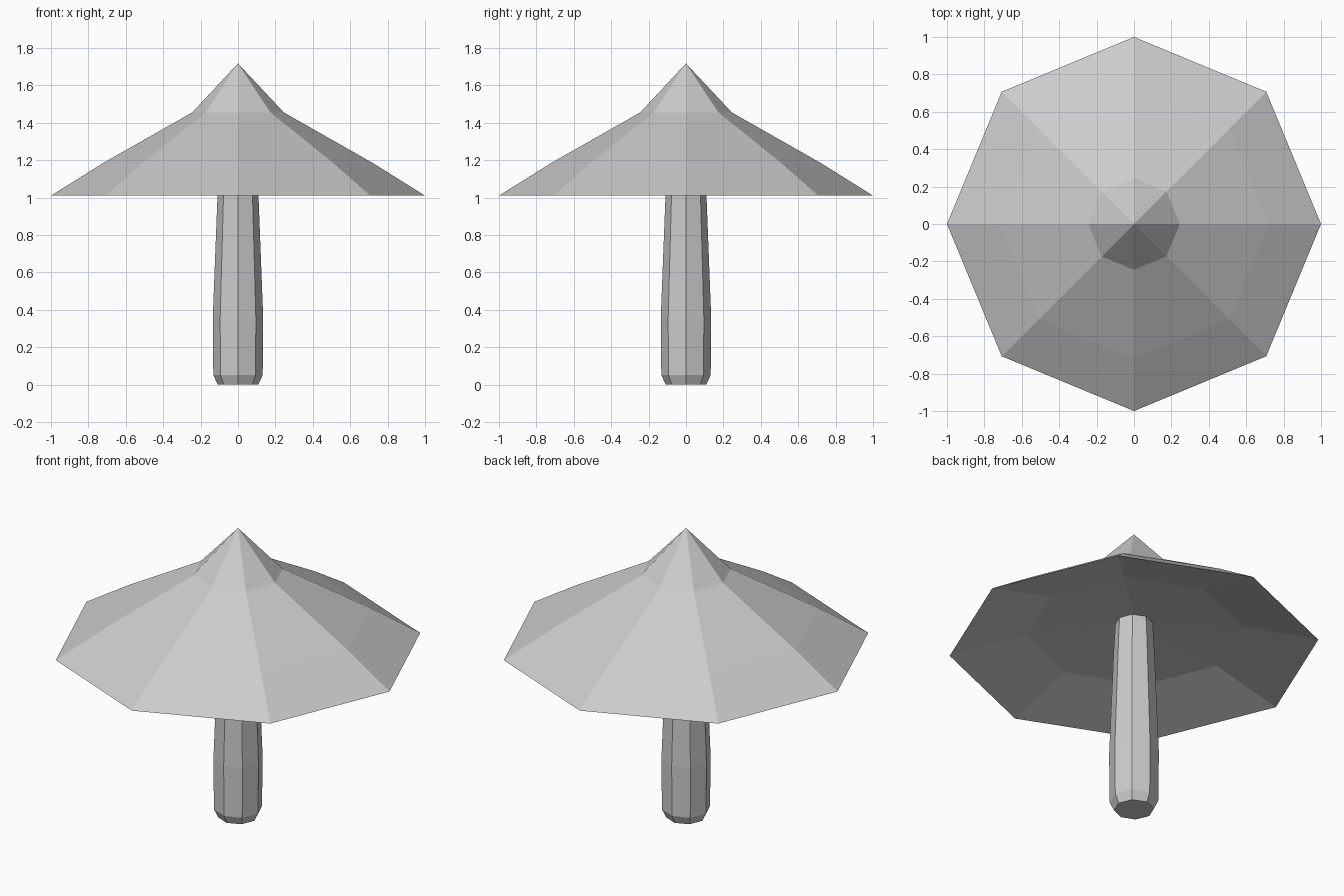
import bpy
import bmesh
from math import cos, sin, pi

SIDES = 8

cube = bpy.data.objects.get("Cube")
if cube:
    bpy.data.objects.remove(cube, do_unlink=True)

grey = bpy.data.materials.new("plain grey")
grey.use_nodes = True
colour = (0.6, 0.6, 0.6, 1)
grey.diffuse_color = colour
grey.node_tree.nodes["Principled BSDF"].inputs["Base Color"].default_value = colour


def lathe(name, profile):
    """Revolve (radius, height) points into a faceted solid; radius 0 is a tip."""
    bm = bmesh.new()
    rings = []
    for r, z in profile:
        count = SIDES if r else 1
        rings.append([bm.verts.new((r * cos(2 * pi * i / SIDES),
                                    r * sin(2 * pi * i / SIDES), z))
                      for i in range(count)])
    for low, high in zip(rings, rings[1:]):
        for i in range(SIDES):
            j = (i + 1) % SIDES
            corners = [low[i % len(low)], low[j % len(low)],
                       high[j % len(high)], high[i % len(high)]]
            bm.faces.new(list(dict.fromkeys(corners)))
    # Close any open end
    for ring in (rings[0], rings[-1]):
        if len(ring) > 1:
            bm.faces.new(ring)
    bmesh.ops.recalc_face_normals(bm, faces=bm.faces)
    mesh = bpy.data.meshes.new(name)
    bm.to_mesh(mesh)
    bm.free()
    mesh.materials.append(grey)
    obj = bpy.data.objects.new(name, mesh)
    bpy.context.collection.objects.link(obj)
    return obj


# Stem: chamfered foot, slight belly, taper into the cap
lathe("stem", [(0.108, 0), (0.132, 0.05), (0.135, 0.35), (0.11, 1.0), (0.1, 1.19)])

# Cap: hollowed underside, sharp rim, two slopes and a steep pointed crown
lathe("cap", [(0, 1.17), (0.585, 1.115), (1, 1.01),
              (0.72, 1.185), (0.245, 1.455), (0, 1.717)])
